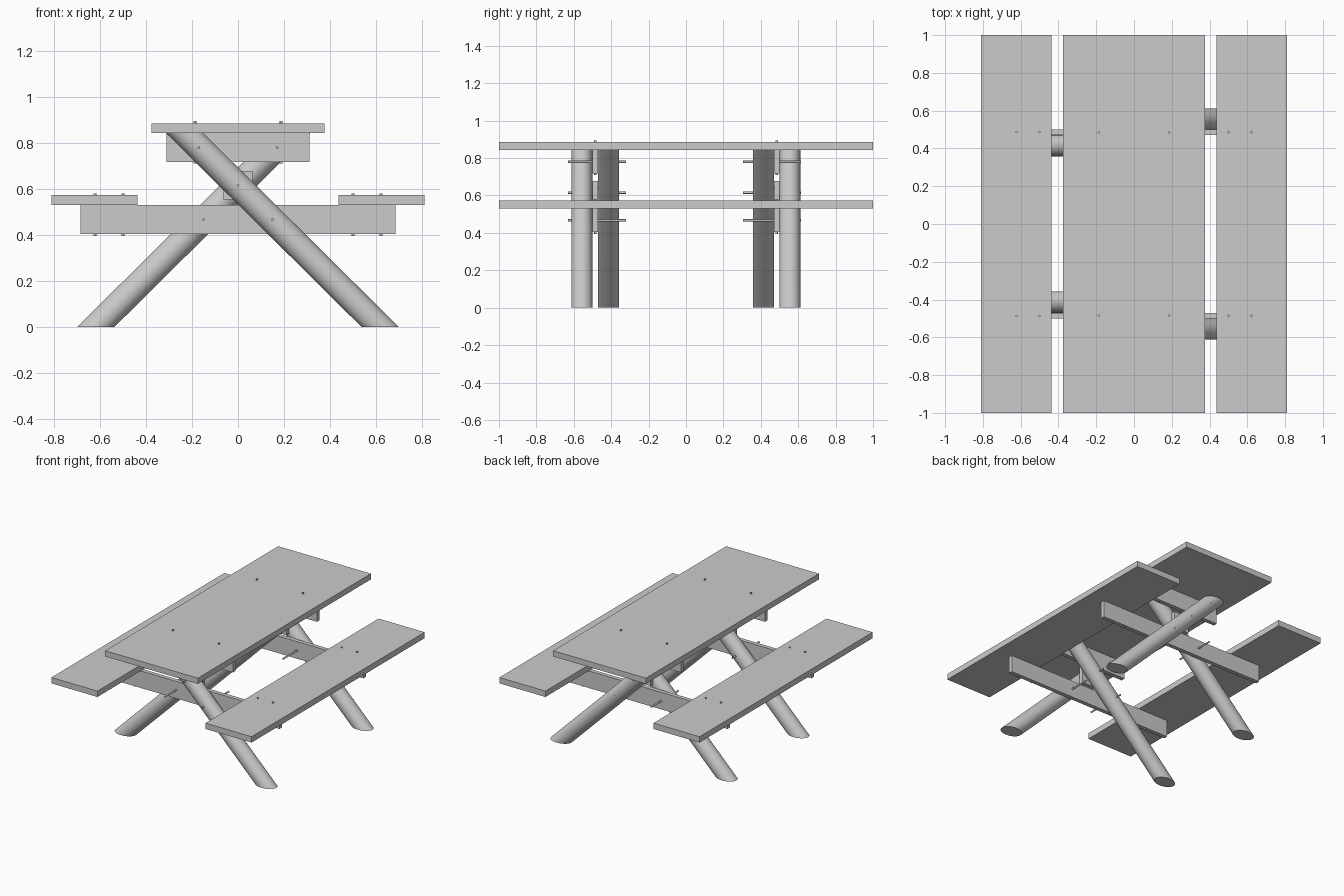
import bpy, bmesh, math
from mathutils import Matrix, Vector

cube = bpy.data.objects.get("Cube")
if cube:
    bpy.data.objects.remove(cube, do_unlink=True)

grey = bpy.data.materials.new("plain grey")
grey.use_nodes = True
colour = (0.6, 0.6, 0.6, 1)
grey.diffuse_color = colour
grey.node_tree.nodes["Principled BSDF"].inputs["Base Color"].default_value = colour


def finish(name, bm, smooth=False):
    mesh = bpy.data.meshes.new(name)
    bmesh.ops.recalc_face_normals(bm, faces=bm.faces)
    bm.to_mesh(mesh)
    bm.free()
    mesh.materials.append(grey)
    obj = bpy.data.objects.new(name, mesh)
    bpy.context.collection.objects.link(obj)
    if smooth:
        bpy.ops.object.select_all(action="DESELECT")
        obj.select_set(True)
        bpy.context.view_layer.objects.active = obj
        bpy.ops.object.shade_smooth_by_angle(angle=math.radians(35))


def board(name, x, y, z):
    """Box given by its (min, max) extent on each axis."""
    bm = bmesh.new()
    size = [b - a for a, b in (x, y, z)]
    centre = [(a + b) / 2 for a, b in (x, y, z)]
    bmesh.ops.create_cube(bm, size=1, matrix=Matrix.Translation(centre) @ Matrix.Diagonal((*size, 1)))
    finish(name, bm)


def log(name, foot, top, rx, ry, sides):
    """Round bar whose ends are cut level."""
    bm = bmesh.new()
    bmesh.ops.create_cone(bm, cap_ends=True, segments=sides, radius1=1, radius2=1, depth=1)
    foot, top = Vector(foot), Vector(top)
    for v in bm.verts:
        end = top if v.co.z > 0 else foot
        v.co = end + Vector((v.co.x * rx, v.co.y * ry, 0))
    finish(name, bm, True)


def cross_bolt(name, x, z, y0, y1):
    bm = bmesh.new()
    place = Matrix.Translation((x, (y0 + y1) / 2, z)) @ Matrix.Rotation(math.pi / 2, 4, "X")
    bmesh.ops.create_cone(bm, cap_ends=True, segments=12, radius1=0.006, radius2=0.006,
                          depth=y1 - y0, matrix=place)
    finish(name, bm, True)


# Table top and two benches
board("table_top", (-0.375, 0.375), (-1, 1), (0.843, 0.885))
for side, s in (("left", 1), ("right", -1)):
    board(side + "_seat", sorted((s * 0.437, s * 0.81)), (-1, 1), (0.53, 0.573))

# Two crossed frames, mirrored front to back
for end, e in (("front", -1), ("back", 1)):
    y = sorted((e * 0.47, e * 0.5))
    board(end + "_top_cleat", (-0.31, 0.31), y, (0.718, 0.843))
    board(end + "_seat_beam", (-0.685, 0.685), y, (0.405, 0.53))
    board(end + "_spacer_block", (-0.062, 0.062), y, (0.553, 0.678))
    log(end + "_outer_leg", (0.618, e * 0.556, 0), (-0.232, e * 0.556, 0.843), 0.081, 0.056, 40)
    log(end + "_inner_leg", (-0.618, e * 0.414, 0), (0.232, e * 0.414, 0.843), 0.081, 0.056, 40)

    # Bolts through legs and beams
    y0, y1 = (-0.63, -0.32) if e < 0 else (0.305, 0.615)
    for x, z in ((-0.17, 0.78), (0.17, 0.78), (0, 0.615), (-0.15, 0.467), (0.15, 0.467)):
        cross_bolt(end + "_frame_bolt", x, z, y0, y1)

    # Upright bolts through the top and the seats
    for s in (-1, 1):
        for x, low, high in ((0.187, 0.71, 0.895), (0.5, 0.395, 0.581), (0.622, 0.395, 0.581)):
            log(end + "_upright_bolt", (s * x, e * 0.485, low), (s * x, e * 0.485, high),
                0.006, 0.006, 12)
